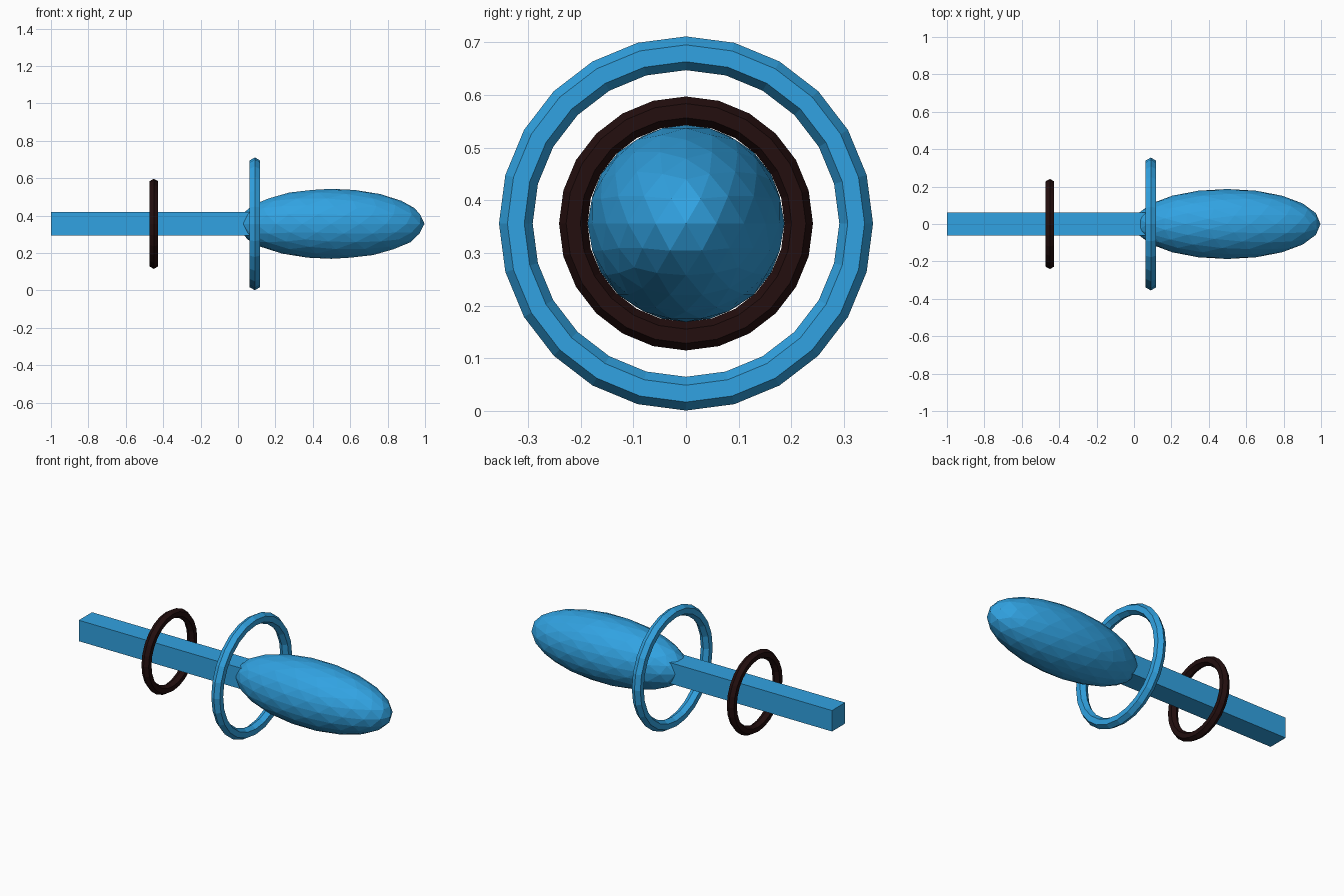
import bpy
import math

if "Cube" in bpy.data.objects:
    bpy.data.objects.remove(bpy.data.objects["Cube"])

AXIS_Z = 0.356  # height of the shared long axis


def make_material(name, colour):
    mat = bpy.data.materials.new(name)
    mat.diffuse_color = (*colour, 1.0)
    mat.use_nodes = True
    mat.node_tree.nodes["Principled BSDF"].inputs["Base Color"].default_value = mat.diffuse_color
    return mat


blue = make_material("bright_blue", (0.031, 0.365, 0.76))
dark = make_material("dark_brown", (0.017, 0.0045, 0.0045))


def finish(name, mat):
    """Name and colour the newly added primitive, keeping flat faces."""
    obj = bpy.context.object
    obj.name = obj.data.name = name
    obj.data.materials.append(mat)
    return obj


def ring(name, x, outer, inner, mat):
    """Low-poly ring with hexagonal section, wrapped around the x axis."""
    bpy.ops.mesh.primitive_torus_add(
        major_segments=24, minor_segments=6,
        major_radius=(outer + inner) / 2, minor_radius=(outer - inner) / 2,
        location=(x, 0, AXIS_Z), rotation=(0, math.pi / 2, 0))
    return finish(name, mat)


# Faceted ellipsoid body
bpy.ops.mesh.primitive_ico_sphere_add(subdivisions=3, radius=1, location=(0.498, 0, AXIS_Z))
body = finish("body", blue)
body.scale = (0.499, 0.187, 0.187)

# Square tail boom, sunk into the body
X0, X1, WIDTH = -1.0, 0.1, 0.124
bpy.ops.mesh.primitive_cube_add(size=1, location=((X0 + X1) / 2, 0, AXIS_Z))
boom = finish("tail_boom", blue)
boom.scale = (X1 - X0, WIDTH, WIDTH)

# Rings floating around the body and the boom
ring("body_ring", 0.09, 0.355, 0.291, blue)
ring("boom_ring", -0.45, 0.241, 0.187, dark)
